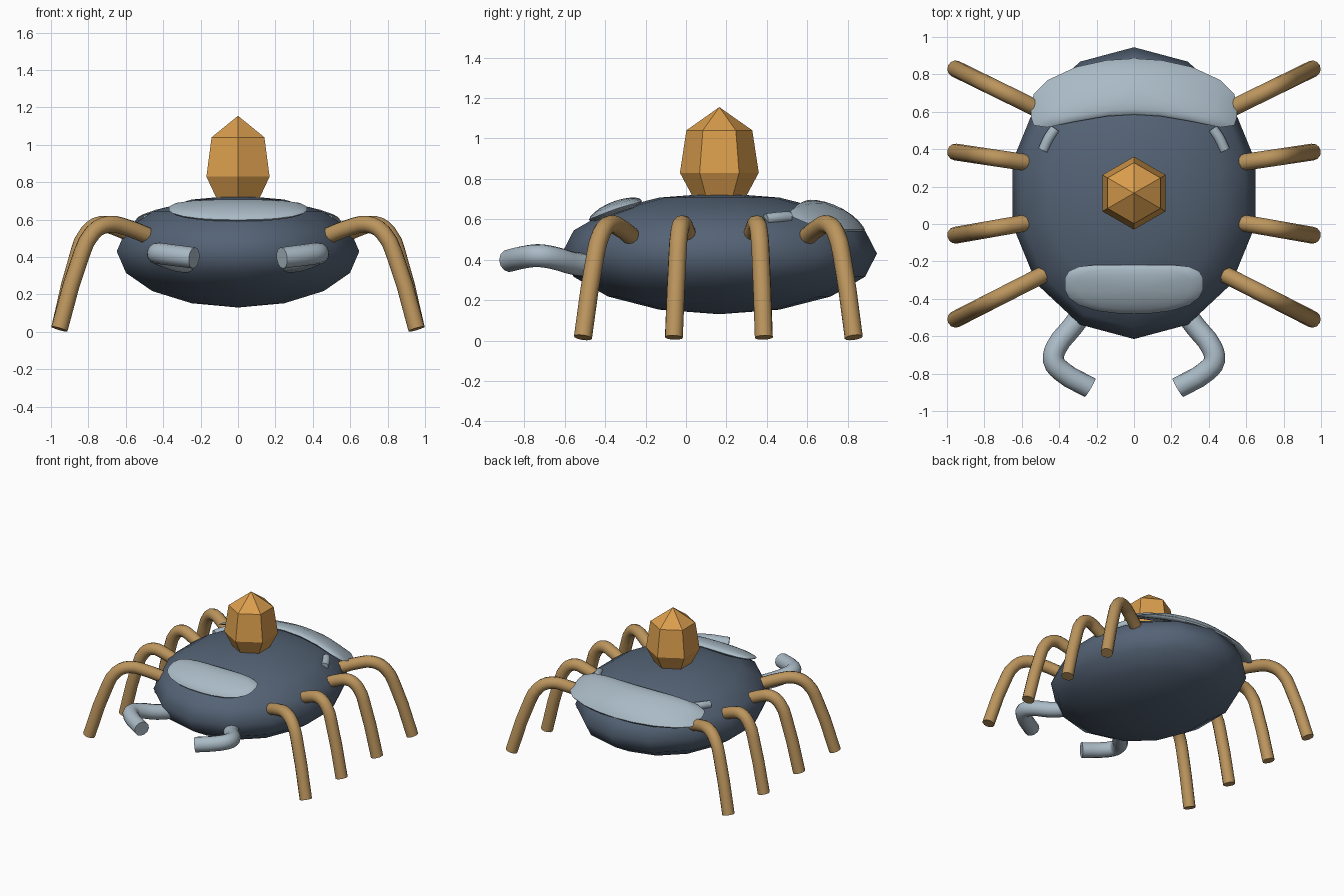
import bpy, bmesh, math
from mathutils import Matrix

if "Cube" in bpy.data.objects:
    bpy.data.objects.remove(bpy.data.objects["Cube"])


def material(name, rgb):
    m = bpy.data.materials.new(name)
    m.use_nodes = True
    m.diffuse_color = (*rgb, 1)
    m.node_tree.nodes["Principled BSDF"].inputs["Base Color"].default_value = (*rgb, 1)
    return m


SLATE = material("slate_blue", (0.09, 0.125, 0.18))
PALE = material("pale_steel", (0.40, 0.49, 0.56))
TAN = material("tan", (0.50, 0.30, 0.11))
AMBER = material("amber", (0.70, 0.34, 0.075))

CENTRE_Y, CENTRE_Z = 0.165, 0.43
RX, RY, RZ = 0.665, 0.78, 0.30


def finish(name, bm, mat, smooth_angle=None):
    bmesh.ops.recalc_face_normals(bm, faces=bm.faces)
    mesh = bpy.data.meshes.new(name)
    bm.to_mesh(mesh)
    bm.free()
    mesh.materials.append(mat)
    obj = bpy.data.objects.new(name, mesh)
    bpy.context.collection.objects.link(obj)
    if smooth_angle:
        smooth(obj, smooth_angle)
    return obj


def smooth(obj, degrees):
    bpy.ops.object.select_all(action="DESELECT")
    obj.select_set(True)
    bpy.context.view_layer.objects.active = obj
    bpy.ops.object.shade_smooth_by_angle(angle=math.radians(degrees))


def tube(name, points, radius, mat):
    """Round tube with flat ends along a softly curved path."""
    curve = bpy.data.curves.new(name, "CURVE")
    curve.dimensions = "3D"
    curve.bevel_depth = radius
    curve.bevel_resolution = 4
    curve.use_fill_caps = True
    curve.resolution_u = 3
    spline = curve.splines.new("BEZIER")
    spline.bezier_points.add(len(points) - 1)
    for bp, co in zip(spline.bezier_points, points):
        bp.co = co
        bp.handle_left_type = bp.handle_right_type = "AUTO"
    obj = bpy.data.objects.new(name, curve)
    bpy.context.collection.objects.link(obj)
    bpy.ops.object.select_all(action="DESELECT")
    obj.select_set(True)
    bpy.context.view_layer.objects.active = obj
    bpy.ops.object.convert(target="MESH")
    obj = bpy.context.view_layer.objects.active
    obj.data.materials.clear()
    obj.data.materials.append(mat)
    smooth(obj, 50)
    return obj


def shell_plate(name, half_x, mid_y, half_y, bow, power, flatten, thick):
    """Rounded plate that is draped over the curve of the body."""
    bm = bmesh.new()
    bmesh.ops.create_uvsphere(bm, u_segments=24, v_segments=10, radius=1)
    for v in bm.verts:
        a, b, c = v.co
        r = math.hypot(a, b)
        if r > 1e-5:
            k = (abs(a / r) ** power + abs(b / r) ** power) ** (-1 / power)
            a, b = a * k, b * k
        x = half_x * a
        y = mid_y + bow * a * a + half_y * b
        drop = 1 - (x * flatten / RX) ** 2 - ((y - CENTRE_Y) / RY) ** 2
        z = CENTRE_Z + RZ * math.sqrt(max(0.16, drop)) + thick * c
        v.co = (x, y, z)
    return finish(name, bm, PALE, 60)


# Body: a squashed low-poly ball
bm = bmesh.new()
bmesh.ops.create_uvsphere(bm, u_segments=14, v_segments=8, radius=1)
bm.transform(Matrix.Translation((0, CENTRE_Y, CENTRE_Z)) @ Matrix.Diagonal((RX, RY, RZ, 1)))
finish("body", bm, SLATE, 60)

# Plates on the shell
shell_plate("front_plate", 0.37, -0.35, 0.13, 0.03, 3, 0.3, 0.036)
shell_plate("rear_plate", 0.55, 0.735, 0.15, -0.13, 4, 0.8, 0.036)

# Six-sided crystal: rings of (radius, height) below a point
bm = bmesh.new()
rings = []
for radius, z in ((0.12, 0.69), (0.195, 0.83), (0.163, 1.04)):
    rings.append([bm.verts.new((radius * math.sin(i * math.pi / 3),
                                CENTRE_Y + radius * math.cos(i * math.pi / 3), z))
                  for i in range(6)])
tip = bm.verts.new((0, CENTRE_Y, 1.155))
bm.faces.new(rings[0])
for i in range(6):
    j = (i + 1) % 6
    for low, high in zip(rings, rings[1:]):
        bm.faces.new((low[i], low[j], high[j], high[i]))
    bm.faces.new((rings[2][i], rings[2][j], tip))
finish("crystal", bm, AMBER)

# Legs: start x, start y, foot y; shared arch of (fraction outward, height)
ARCH = ((0, 0.515), (0.22, 0.555), (0.44, 0.575), (0.62, 0.53), (0.78, 0.37), (1, 0.015))
LEGS = ((0.485, -0.27, -0.51), (0.555, 0.01, -0.06), (0.555, 0.325, 0.385), (0.485, 0.60, 0.83))
PINCER = ((0.24, -0.43, 0.37), (0.33, -0.55, 0.38), (0.415, -0.66, 0.41),
          (0.43, -0.73, 0.42), (0.39, -0.785, 0.415), (0.235, -0.875, 0.395))
FLANGE = ((0.42, 0.51, 0.61), (0.455, 0.46, 0.608), (0.485, 0.395, 0.60))

for side, label in ((1, "left"), (-1, "right")):
    for n, (x0, y0, y1) in enumerate(LEGS, 1):
        path = [(side * (x0 + (0.955 - x0) * t), y0 + (y1 - y0) * t, z) for t, z in ARCH]
        tube(f"{label}_leg_{n}", path, 0.045, TAN)
    # Pincers and the small raised ends of the rear plate
    tube(f"{label}_pincer", [(side * x, y, z) for x, y, z in PINCER], 0.057, PALE)
    tube(f"{label}_plate_end", [(side * x, y, z) for x, y, z in FLANGE], 0.028, PALE)
